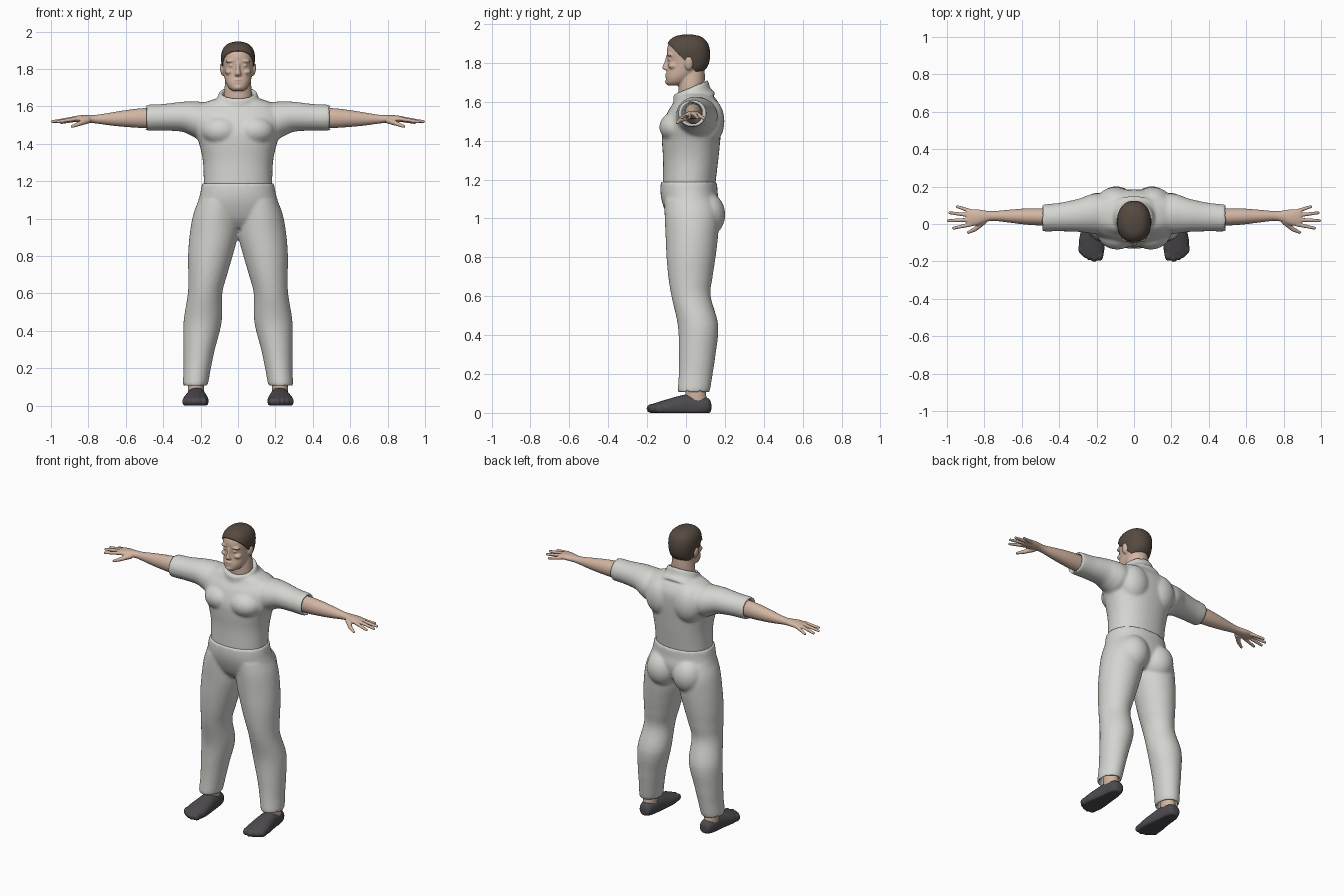
import bpy, bmesh, math
from mathutils import Matrix, Vector

cube = bpy.data.objects.get("Cube")
if cube:
    bpy.data.objects.remove(cube, do_unlink=True)

SIDES = (1, -1)


def material(name, colour):
    mat = bpy.data.materials.new(name)
    mat.use_nodes = True
    mat.diffuse_color = (*colour, 1)
    for node in mat.node_tree.nodes:
        if node.type == 'BSDF_PRINCIPLED':
            node.inputs["Base Color"].default_value = (*colour, 1)
            node.inputs["Roughness"].default_value = 0.8
    return mat


cloth = material("pale grey cloth", (0.66, 0.66, 0.63))
skin = material("skin", (0.64, 0.46, 0.36))
hair_brown = material("dark brown hair", (0.09, 0.068, 0.052))
shoe_grey = material("charcoal shoe", (0.075, 0.07, 0.08))


def spline(rings, steps):
    """Pass a smooth curve through the rings."""
    out = []
    last = len(rings) - 1
    for i in range(last):
        a, b, c, d = (rings[min(max(k, 0), last)] for k in (i - 1, i, i + 1, i + 2))
        for s in range(steps):
            t = s / steps
            out.append([q + t / 2 * (r - p + t * (2 * p - 5 * q + 4 * r - e + t * (3 * (q - r) + e - p)))
                        for p, q, r, e in zip(a, b, c, d)])
    return out + [rings[last]]


def loft(bm, axis, rings, side=1, power=2, steps=5, sides=40):
    """Rings are: place on the axis, two centres, two radii (other axes in x, y, z order)."""
    u, v = [k for k in range(3) if k != axis]
    loops = []
    for place, cu, cv, ru, rv in spline(rings, steps):
        loop = []
        for k in range(sides):
            angle = math.tau * k / sides
            c, s = math.cos(angle), math.sin(angle)
            co = Vector()
            co[axis] = place
            co[u] = cu + ru * math.copysign(abs(c) ** (2 / power), c)
            co[v] = cv + rv * math.copysign(abs(s) ** (2 / power), s)
            co.x *= side
            loop.append(bm.verts.new(co))
        loops.append(loop)
    for low, high in zip(loops, loops[1:]):
        for k in range(sides):
            n = (k + 1) % sides
            bm.faces.new((low[k], low[n], high[n], high[k]))
    bm.faces.new(loops[0])
    bm.faces.new(loops[-1])
    return [vert for loop in loops for vert in loop]


def blob(bm, centre, radii, side=1, tilt=0):
    """Ellipsoid, tilted about the y axis."""
    place = Matrix.Translation((centre[0] * side, centre[1], centre[2]))
    place = place @ Matrix.Rotation(tilt * side, 4, 'Y') @ Matrix.Diagonal((*radii, 1))
    bmesh.ops.create_uvsphere(bm, u_segments=24, v_segments=16, radius=1, matrix=place)


def finger(bm, start, end, r_start, r_end, side):
    """Tapered round-ended digit."""
    a, b = (Vector((p[0] * side, p[1], p[2])) for p in (start, end))
    turn = (b - a).to_track_quat('Z', 'Y').to_matrix().to_4x4()
    bmesh.ops.create_cone(bm, cap_ends=True, segments=16, radius1=r_start, radius2=r_end,
                          depth=(b - a).length, matrix=Matrix.Translation((a + b) / 2) @ turn)
    blob(bm, end, (r_end,) * 3, side)


def finish(bm, name, mat, voxel, smooth):
    """Fuse the pieces into one smooth skin."""
    bmesh.ops.recalc_face_normals(bm, faces=bm.faces)
    mesh = bpy.data.meshes.new(name)
    bm.to_mesh(mesh)
    bm.free()
    mesh.materials.append(mat)
    mesh.polygons.foreach_set("use_smooth", [True] * len(mesh.polygons))
    obj = bpy.data.objects.new(name, mesh)
    bpy.context.collection.objects.link(obj)
    fuse = obj.modifiers.new("fuse", 'REMESH')
    fuse.mode = 'VOXEL'
    fuse.voxel_size = voxel
    fuse.use_smooth_shade = True
    soften = obj.modifiers.new("soften", 'SMOOTH')
    soften.factor = 0.5
    soften.iterations = smooth


# Shirt: torso, chest, shoulder blades, open sleeves and slanted collar
bm = bmesh.new()
loft(bm, 2, [(1.17, 0, .015, .183, .135), (1.3, 0, .024, .187, .142), (1.4, 0, .026, .208, .15),
             (1.47, 0, .03, .235, .152), (1.55, 0, .045, .25, .138), (1.6, 0, .052, .22, .112),
             (1.635, 0, .045, .14, .088), (1.645, 0, .04, .09, .06)], power=2.2)
for side in SIDES:
    blob(bm, (.09, -.05, 1.47), (.105, .087, .08), side)
    blob(bm, (.1, .12, 1.5), (.1, .078, .12), side)
    loft(bm, 0, [(.1, .05, 1.53, .1, .08), (.2, .055, 1.525, .108, .1), (.25, .052, 1.535, .1, .091),
                 (.3, .046, 1.545, .088, .08), (.4, .037, 1.542, .076, .071),
                 (.487, .032, 1.54, .071, .069), (.487, .032, 1.54, .056, .057),
                 (.44, .035, 1.54, .052, .054)], side)
collar = loft(bm, 2, [(1.59, 0, .035, .15, .12), (1.625, 0, .03, .118, .097), (1.672, 0, .025, .1, .088),
                      (1.672, 0, .025, .084, .072), (1.645, 0, .025, .08, .066)])
for vert in collar:
    vert.co.z += .42 * (vert.co.y - .025)
finish(bm, "shirt", cloth, .009, 5)

# Trousers: hips, seat and open legs
bm = bmesh.new()
loft(bm, 2, [(.95, 0, .03, .1, .08), (1.0, 0, .032, .195, .122), (1.07, 0, .026, .216, .145),
             (1.13, 0, .016, .203, .147), (1.188, 0, .015, .192, .145)], power=2.2)
for side in SIDES:
    blob(bm, (.095, .105, 1.02), (.1, .097, .115), side)
    loft(bm, 2, [(.17, .225, .04, .05, .06), (.115, .228, .04, .053, .068), (.112, .228, .04, .066, .082),
                 (.2, .218, .05, .073, .087), (.3, .208, .058, .084, .094), (.45, .189, .062, .102, .104),
                 (.6, .176, .026, .092, .101), (.7, .162, .023, .104, .114), (.8, .148, .026, .119, .126),
                 (.91, .13, .03, .129, .135), (1.02, .118, .03, .122, .14),
                 (1.1, .1, .02, .11, .13)], side)
finish(bm, "trousers", cloth, .009, 4)

# Head with neck, ears and face
head_rings = [(1.685, 0, -.06, .03, .035), (1.7, 0, -.048, .05, .054), (1.73, 0, -.03, .066, .073),
              (1.77, 0, 0, .076, .096), (1.81, 0, .01, .081, .105), (1.86, 0, .009, .085, .108),
              (1.9, 0, .009, .077, .096), (1.928, 0, .009, .052, .066), (1.939, 0, .009, .018, .022)]
bm = bmesh.new()
loft(bm, 2, head_rings, power=2.2)
loft(bm, 2, [(1.56, 0, .04, .085, .07), (1.65, 0, .028, .076, .067), (1.72, 0, .03, .07, .067),
             (1.8, 0, .035, .06, .06)])
loft(bm, 2, [(1.758, 0, -.092, .012, .006), (1.768, 0, -.097, .018, .02), (1.778, 0, -.097, .016, .025),
             (1.8, 0, -.094, .011, .019), (1.835, 0, -.09, .011, .012)])
blob(bm, (0, -.092, 1.742), (.024, .017, .006))
blob(bm, (0, -.09, 1.729), (.021, .017, .007))
blob(bm, (0, -.088, 1.702), (.024, .02, .016))
for side in SIDES:
    blob(bm, (.036, -.08, 1.843), (.03, .019, .009), side, .1)
    blob(bm, (.045, -.066, 1.785), (.025, .026, .017), side)
    blob(bm, (.034, -.079, 1.818), (.016, .015, .009), side)
    blob(bm, (.085, .014, 1.797), (.011, .022, .034), side, .15)
finish(bm, "head", skin, .005, 2)

# Hair: slightly larger cap cut along the hairline and nape
bm = bmesh.new()
loft(bm, 2, head_rings, power=2.2)
pivot = Vector((0, .012, 1.82))
bmesh.ops.scale(bm, verts=bm.verts, vec=(1.07, 1.06, 1.06), space=Matrix.Translation(-pivot))
for point, normal in (((0, 0, 1.805), (0, 1, 1)), ((0, 0, 1.74), (0, 0, 1))):
    everything = bm.verts[:] + bm.edges[:] + bm.faces[:]
    cut = bmesh.ops.bisect_plane(bm, geom=everything, plane_co=point, plane_no=normal, clear_inner=True)
    rim = [e for e in cut["geom_cut"] if isinstance(e, bmesh.types.BMEdge)]
    bmesh.ops.holes_fill(bm, edges=rim, sides=0)
finish(bm, "hair", hair_brown, .005, 2)

# Arms with spread fingers, ankles and shoes
FINGERS = [((.87, -.002, 1.533), (.965, -.022, 1.518)), ((.88, .022, 1.535), (.992, .018, 1.519)),
           ((.88, .047, 1.533), (.985, .06, 1.517)), ((.865, .066, 1.529), (.945, .093, 1.514))]
TOES = [(.182, -.165), (.212, -.172), (.238, -.163), (.26, -.15), (.279, -.132)]
for side, label in zip(SIDES, ("left", "right")):
    bm = bmesh.new()
    loft(bm, 0, [(.4, .036, 1.54, .046, .05), (.5, .038, 1.538, .046, .053), (.58, .04, 1.536, .043, .047),
                 (.67, .042, 1.533, .034, .036), (.75, .043, 1.532, .026, .024),
                 (.79, .041, 1.533, .03, .021), (.84, .035, 1.533, .043, .02),
                 (.88, .034, 1.533, .043, .014), (.897, .034, 1.533, .036, .008)], side)
    for start, end in FINGERS:
        finger(bm, start, end, .0115, .008, side)
    finger(bm, (.8, .018, 1.527), (.85, -.028, 1.507), .018, .012, side)
    finger(bm, (.85, -.028, 1.507), (.886, -.045, 1.493), .012, .008, side)
    finish(bm, label + "_arm", skin, .004, 2)

    bm = bmesh.new()
    loft(bm, 2, [(.05, .225, .055, .042, .055), (.1, .225, .05, .043, .053), (.2, .222, .045, .04, .048)], side)
    finish(bm, label + "_ankle", skin, .007, 2)

    bm = bmesh.new()
    shoe = loft(bm, 1, [(.13, .222, .03, .02, .02), (.118, .222, .035, .038, .038),
                        (.08, .223, .035, .048, .053), (.02, .223, .035, .053, .062),
                        (-.04, .224, .03, .061, .056), (-.1, .226, .025, .069, .044),
                        (-.15, .222, .022, .062, .032), (-.18, .212, .02, .042, .022)], side, 2.2)
    for x, y in TOES:
        blob(bm, (x, y, .022), (.019, .032, .025), side)
    for vert in bm.verts:
        vert.co.z = max(vert.co.z, 0)
    finish(bm, label + "_shoe", shoe_grey, .006, 2)
